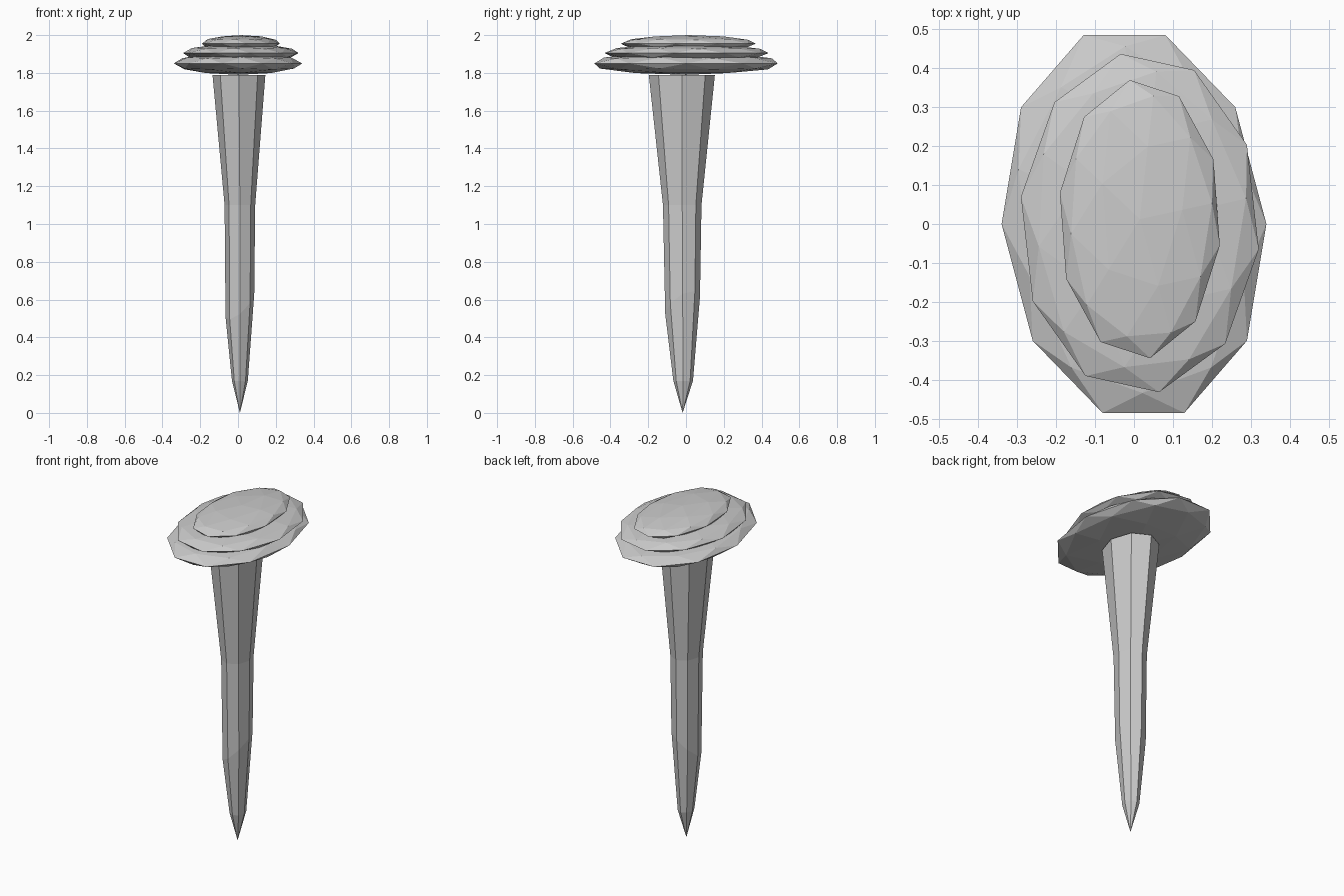
import bpy, bmesh, math
from mathutils import Matrix

if "Cube" in bpy.data.objects:
    bpy.data.objects.remove(bpy.data.objects["Cube"])


def finish(name, bm):
    bmesh.ops.recalc_face_normals(bm, faces=bm.faces[:])
    mesh = bpy.data.meshes.new(name)
    bm.to_mesh(mesh)
    bm.free()
    obj = bpy.data.objects.new(name, mesh)
    bpy.context.collection.objects.link(obj)
    return obj


def head_disc(name, centre, radii, turn=0, shear=0):
    # flattened low-poly ball with a ten-sided rim
    bm = bmesh.new()
    bmesh.ops.create_icosphere(bm, subdivisions=2, radius=1)
    # align a rim corner with +x, then apply the turn
    rim = [math.atan2(v.co.y, v.co.x) for v in bm.verts if abs(v.co.z) < 0.01]
    start = min(rim, key=abs)
    bm.transform(Matrix.Rotation(math.radians(turn) - start, 4, 'Z'))
    for v in bm.verts:
        x, y, z = (v.co[i] * radii[i] for i in range(3))
        v.co = (centre[0] + x + shear * y, centre[1] + y, centre[2] + z)
    return finish(name, bm)


def shaft(name, rings, tip, sides=8):
    # rings: z, centre x, centre y, radius x, radius y, tilt x, tilt y
    bm = bmesh.new()
    loops = []
    for z, cx, cy, rx, ry, tx, ty in rings:
        loop = []
        for i in range(sides):
            a = math.tau * i / sides
            dx, dy = rx * math.cos(a), ry * math.sin(a)
            loop.append(bm.verts.new((cx + dx, cy + dy, z + tx * dx + ty * dy)))
        loops.append(loop)
    for low, high in zip(loops, loops[1:]):
        for i in range(sides):
            j = (i + 1) % sides
            bm.faces.new((low[i], low[j], high[j], high[i]))
    point = bm.verts.new(tip)
    for i in range(sides):
        bm.faces.new((point, loops[0][(i + 1) % sides], loops[0][i]))
    bm.faces.new(loops[-1])
    return finish(name, bm)


# Stacked head
head_disc("head_lower", (0, 0, 1.85), (0.34, 0.51, 0.06), shear=-0.05)
head_disc("head_middle", (0.015, 0.0025, 1.905), (0.309, 0.44, 0.05), turn=-8.8)
head_disc("head_top", (0.015, 0.0125, 1.955), (0.209, 0.36, 0.045), turn=-10.8)

# Tapered spike
shaft("spike", [
    (0.17, 0.01, -0.015, 0.042, 0.052, 0, 0),
    (0.57, 0.01, -0.018, 0.076, 0.092, 0.8, 0.5),
    (1.10, 0.01, -0.020, 0.081, 0.102, 0, 0),
    (1.79, 0.005, -0.022, 0.14, 0.175, 0, 0),
], tip=(0.01, -0.018, 0.0))
